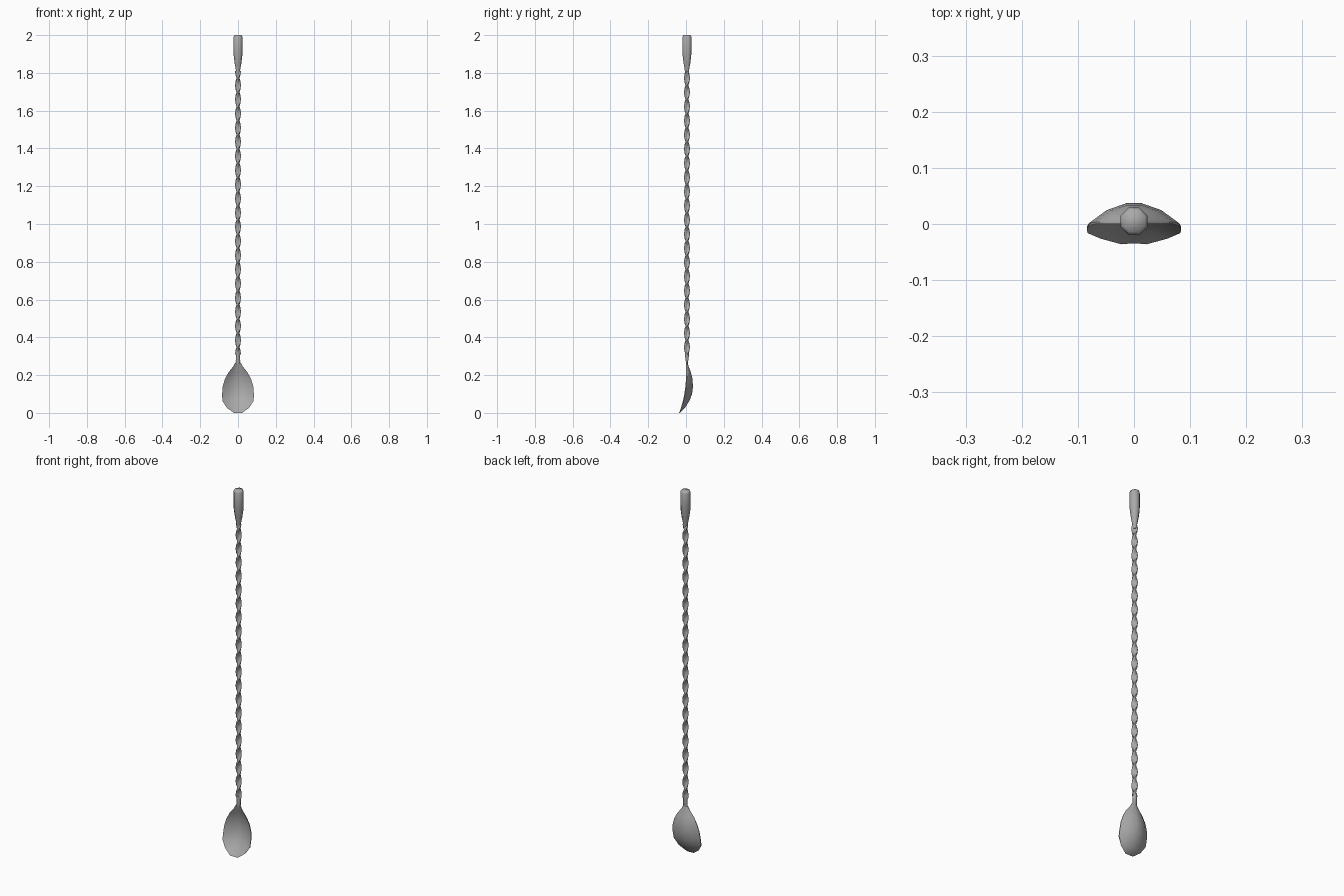
import bpy, math

if "Cube" in bpy.data.objects:
    bpy.data.objects.remove(bpy.data.objects["Cube"])

AXIS_Y = 0.005
steel = bpy.data.materials.new("dark_steel")
steel.diffuse_color = (0.4, 0.4, 0.4, 1)
steel.use_nodes = True
steel.node_tree.nodes["Principled BSDF"].inputs["Base Color"].default_value = steel.diffuse_color


def make(name, verts, faces, angle=60):
    me = bpy.data.meshes.new(name)
    me.from_pydata(verts, [], faces)
    me.update()
    me.materials.append(steel)
    ob = bpy.data.objects.new(name, me)
    bpy.context.collection.objects.link(ob)
    bpy.ops.object.select_all(action='DESELECT')
    ob.select_set(True)
    bpy.context.view_layer.objects.active = ob
    bpy.ops.object.shade_smooth_by_angle(angle=math.radians(angle))
    return ob


def loft(name, rings, angle=60):
    """Skin a list of equal-sized rings and cap both ends."""
    n = len(rings[0])
    verts = [p for r in rings for p in r]
    faces = [(i * n + j, i * n + (j + 1) % n, (i + 1) * n + (j + 1) % n, (i + 1) * n + j)
             for i in range(len(rings) - 1) for j in range(n)]
    faces += [tuple(reversed(range(n))), tuple(range(len(verts) - n, len(verts)))]
    return make(name, verts, faces, angle)


def ring(rx, ry, z, n=8):
    return [(rx * math.cos(a), AXIS_Y + ry * math.sin(a), z)
            for a in (2 * math.pi * (k + 0.5) / n for k in range(n))]


def strand_pair(z, turn):
    """Section of two round strands lying side by side, with a crease between."""
    d, r = 0.0078, 0.0082
    pts = []
    for side in (0, math.pi):
        for deg in (-110, -60, 0, 60, 110):
            a = math.radians(deg)
            x, y = d + r * math.cos(a), r * math.sin(a)
            t = side + turn
            pts.append((x * math.cos(t) - y * math.sin(t),
                        AXIS_Y + x * math.sin(t) + y * math.cos(t), z))
    return pts


# Octagonal handle end with a tapered neck and soft top
handle = [(0.011, 1.79), (0.013, 1.82), (0.019, 1.85), (0.0245, 1.89),
          (0.026, 1.92), (0.026, 1.99), (0.021, 2.0)]
loft("handle_end", [ring(r, r, z) for r, z in handle], 80)

# Twisted shaft: half a turn per bump
z0, z1, bumps, per = 0.31, 1.81, 20, 8
steps = bumps * per
loft("twisted_shaft", [strand_pair(z0 + (z1 - z0) * i / steps, math.pi * i / per)
                       for i in range(steps + 1)])

# Plain neck joining the shaft to the bowl
neck = [(0.012, 0.004, 0.258), (0.013, 0.007, 0.275), (0.012, 0.011, 0.30), (0.012, 0.011, 0.32)]
loft("neck", [ring(rx, ry, z) for rx, ry, z in neck])

# Spoon bowl: rows of (z, half width, rim y, back y)
rows = [(0.0, 0.022, -0.035, -0.033), (0.028, 0.060, -0.022, -0.005),
        (0.065, 0.083, -0.012, 0.019), (0.10, 0.084, -0.005, 0.032),
        (0.14, 0.081, 0.001, 0.037), (0.18, 0.069, 0.004, 0.034),
        (0.215, 0.050, 0.004, 0.026), (0.245, 0.026, 0.004, 0.014),
        (0.268, 0.013, 0.004, 0.009)]
cols = [-1, -0.6, -0.17, 0.17, 0.6, 1]
rim_thick, mid_thick = 0.004, 0.006
rings = []
for z, w, rim, back in rows:
    outer, inner = [], []
    for u in cols:
        y = rim + (back - rim) * (1 - u * u) / (1 - 0.17 ** 2)
        t = (rim_thick + (mid_thick - rim_thick) * (1 - u * u)) * (0.3 if z == 0 else 1)
        outer.append((u * w, y, z))
        inner.append((u * w, y - t, z))
    rings.append(inner + outer[::-1])
loft("spoon_bowl", rings, 50)
